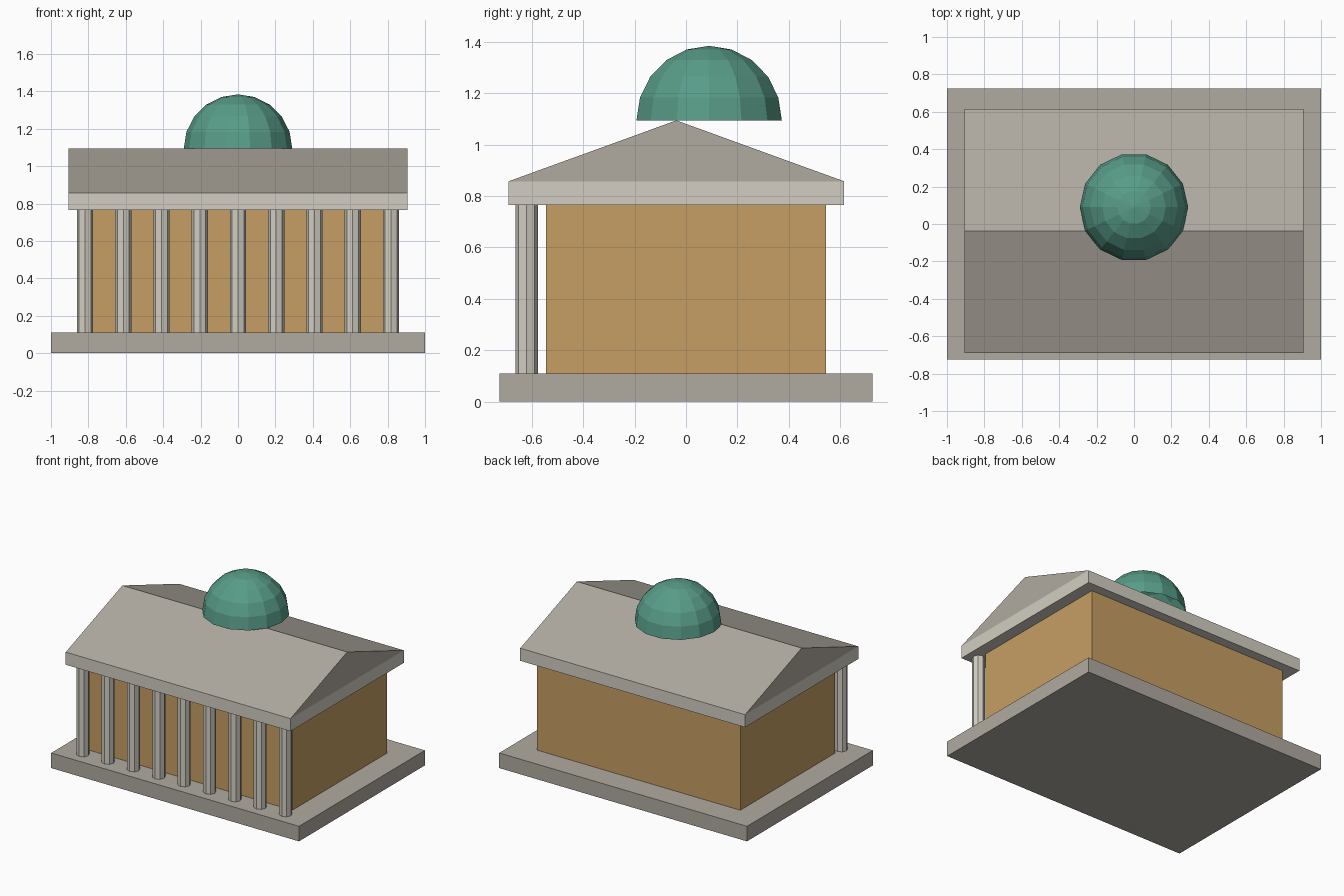
import bpy, bmesh, math
from mathutils import Matrix

cube = bpy.data.objects.get("Cube")
if cube:
    bpy.data.objects.remove(cube, do_unlink=True)


def material(name, hex_code):
    def linear(c):
        return c / 12.92 if c <= 0.04045 else ((c + 0.055) / 1.055) ** 2.4
    rgb = [linear(int(hex_code[i:i + 2], 16) / 255) for i in (0, 2, 4)]
    mat = bpy.data.materials.new(name)
    mat.use_nodes = True
    mat.diffuse_color = (*rgb, 1)
    bsdf = next(n for n in mat.node_tree.nodes if n.type == "BSDF_PRINCIPLED")
    bsdf.inputs["Base Color"].default_value = (*rgb, 1)
    return mat


stone = material("grey stone", "b0aaa0")
trim = material("pale stone", "d2cec2")
sandstone = material("sandstone", "c69e63")
copper = material("green copper", "589c88")


def finish(name, bm, mat):
    bmesh.ops.recalc_face_normals(bm, faces=bm.faces)
    mesh = bpy.data.meshes.new(name)
    bm.to_mesh(mesh)
    bm.free()
    mesh.materials.append(mat)
    obj = bpy.data.objects.new(name, mesh)
    bpy.context.collection.objects.link(obj)
    return obj


def extrude_profile(name, profile, half_width, mat):
    """Extrude a (y, z) outline along x, centred on x = 0."""
    bm = bmesh.new()
    face = bm.faces.new([bm.verts.new((-half_width, y, z)) for y, z in profile])
    extruded = bmesh.ops.extrude_face_region(bm, geom=[face])["geom"]
    verts = [v for v in extruded if isinstance(v, bmesh.types.BMVert)]
    bmesh.ops.translate(bm, verts=verts, vec=(2 * half_width, 0, 0))
    return finish(name, bm, mat)


def block(name, half_width, y0, y1, z0, z1, mat):
    return extrude_profile(name, [(y0, z0), (y1, z0), (y1, z1), (y0, z1)], half_width, mat)


FLOOR, BEAM, EAVE, RIDGE = 0.11, 0.765, 0.857, 1.094
ROOF_FRONT, ROOF_BACK, ROOF_HALF = -0.69, 0.615, 0.907

# Plinth, hall and entablature
block("plinth", 1.0, -0.725, 0.725, 0, FLOOR, stone)
block("hall", 0.82, -0.545, 0.545, FLOOR, BEAM, sandstone)
block("entablature", ROOF_HALF, ROOF_FRONT, ROOF_BACK, BEAM, EAVE, trim)

# Gabled roof
ridge_y = (ROOF_FRONT + ROOF_BACK) / 2
extrude_profile("roof", [(ROOF_FRONT, EAVE), (ROOF_BACK, EAVE), (ridge_y, RIDGE)], ROOF_HALF, stone)

# Row of octagonal columns along the front
COLUMNS = 9
for i in range(COLUMNS):
    bm = bmesh.new()
    x = 0.818 * (2 * i / (COLUMNS - 1) - 1)
    bmesh.ops.create_cone(bm, cap_ends=True, segments=8, radius1=0.0437, radius2=0.0437,
                          depth=BEAM - FLOOR,
                          matrix=Matrix.Translation((x, -0.62, (FLOOR + BEAM) / 2)))
    finish(f"column_{i + 1}", bm, trim)

# Faceted half dome: a quarter arc spun around the vertical axis
RADIUS, RINGS, SEGMENTS = 0.29, 5, 14
bm = bmesh.new()
angles = [i * math.pi / 2 / RINGS for i in range(RINGS + 1)]
arc = [bm.verts.new((RADIUS * math.cos(a), 0, RADIUS * math.sin(a))) for a in angles]
edges = [bm.edges.new(pair) for pair in zip(arc, arc[1:])]
bmesh.ops.spin(bm, geom=arc + edges, cent=(0, 0, 0), axis=(0, 0, 1),
               angle=math.tau, steps=SEGMENTS)
bmesh.ops.remove_doubles(bm, verts=bm.verts, dist=0.001)
dome = finish("dome", bm, copper)
dome.location = (0, 0.09, RIDGE)
